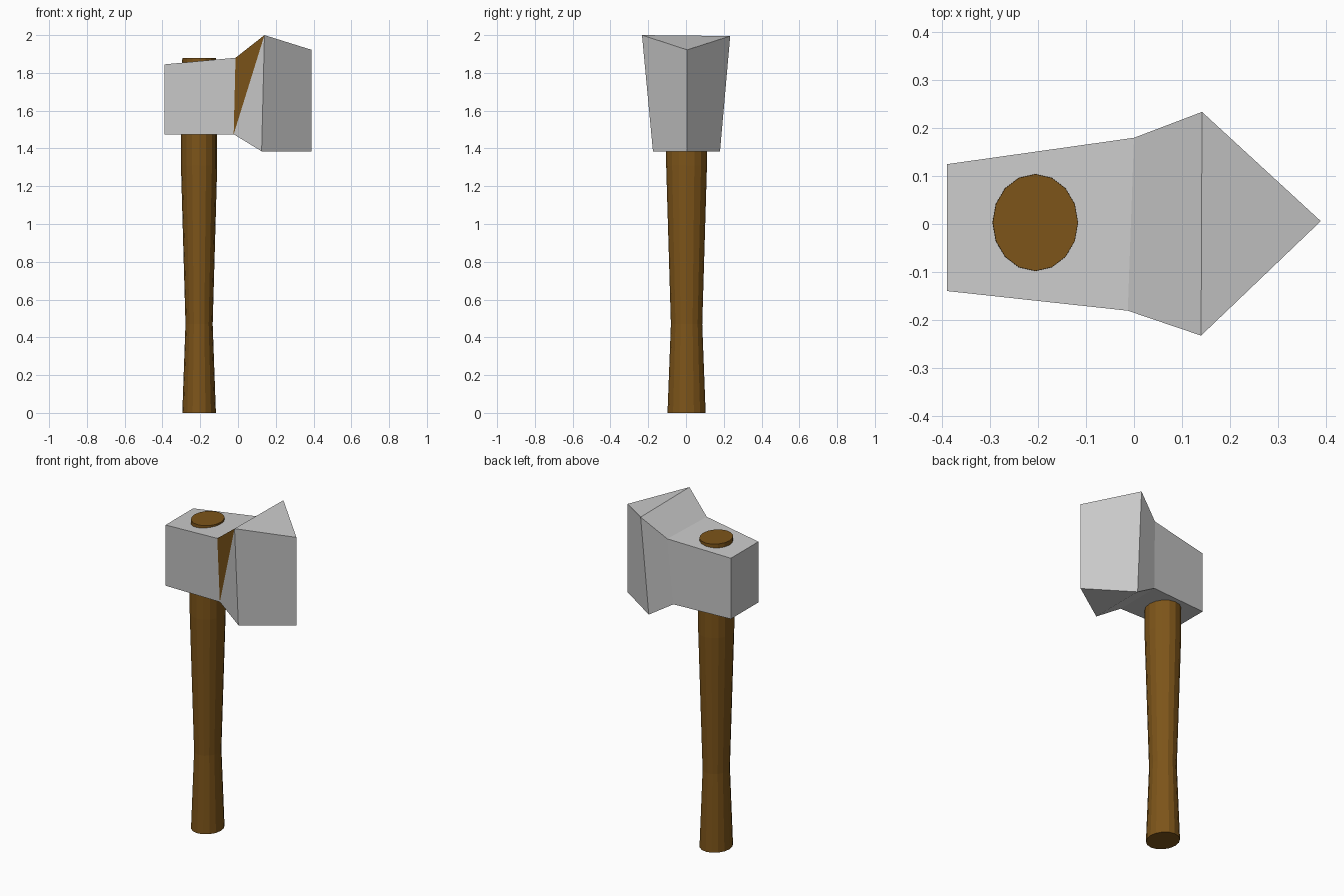
import bpy, bmesh
from math import cos, sin, tau

if "Cube" in bpy.data.objects:
    bpy.data.objects.remove(bpy.data.objects["Cube"])

wood = bpy.data.materials.new("wood")
wood.diffuse_color = (0.205, 0.09, 0.01, 1)
wood.use_nodes = True
wood.node_tree.nodes["Principled BSDF"].inputs["Base Color"].default_value = wood.diffuse_color
steel = bpy.data.materials.new("steel")
steel.diffuse_color = (0.51, 0.51, 0.51, 1)
steel.use_nodes = True
steel.node_tree.nodes["Principled BSDF"].inputs["Base Color"].default_value = steel.diffuse_color


def make_object(name, bm, materials):
    bmesh.ops.recalc_face_normals(bm, faces=bm.faces)
    mesh = bpy.data.meshes.new(name)
    bm.to_mesh(mesh)
    bm.free()
    for m in materials:
        mesh.materials.append(m)
    obj = bpy.data.objects.new(name, mesh)
    bpy.context.collection.objects.link(obj)
    return obj


def loft(bm, rings):
    """Skin a list of equal-length vertex loops and cap the first."""
    n = len(rings[0])
    for a, b in zip(rings, rings[1:]):
        for i in range(n):
            j = (i + 1) % n
            bm.faces.new((a[i], a[j], b[j], b[i]))
    bm.faces.new(rings[0])


# Handle: 16-sided oval shaft, waisted near the grip and swelling under the head
SIDES = 16
profile = [(0, 0.089, 0.101), (0.47, 0.072, 0.083), (1.31, 0.096, 0.108),
           (1.50, 0.096, 0.108), (1.88, 0.089, 0.101)]  # z, x radius, y radius
bm = bmesh.new()
rings = [[bm.verts.new((-0.206 + rx * cos(tau * i / SIDES),
                        0.003 + ry * sin(tau * i / SIDES), z))
          for i in range(SIDES)] for z, rx, ry in profile]
loft(bm, rings)
bm.faces.new(rings[-1])
make_object("handle", bm, [wood])

# Head: square poll, neck and flared shoulder, each a four-corner section
# corner order: front bottom, back bottom, back top, front top
sections = [
    [(-0.39, -0.14, 1.475), (-0.39, 0.125, 1.475), (-0.39, 0.125, 1.845), (-0.39, -0.14, 1.845)],
    [(-0.023, -0.142, 1.475), (-0.02, 0.15, 1.475), (0.0, 0.18, 1.88), (-0.013, -0.181, 1.88)],
    [(0.125, -0.175, 1.385), (0.125, 0.18, 1.385), (0.142, 0.234, 1.995), (0.14, -0.233, 2.0)],
]
bm = bmesh.new()
rings = [[bm.verts.new(p) for p in s] for s in sections]
loft(bm, rings)
neck, shoulder = rings[1], rings[2]

# Front cheek is two triangles, the upper one painted wood
quad = bm.faces.get((neck[3], neck[0], shoulder[0], shoulder[3]))
bm.faces.remove(quad)
bm.faces.new((neck[0], shoulder[0], shoulder[3]))
bm.faces.new((neck[3], neck[0], shoulder[3])).material_index = 1

# Cutting edge: wedge closing on one vertical line
low = bm.verts.new((0.39, 0.006, 1.385))
high = bm.verts.new((0.39, 0.006, 1.922))
fb, bb, bt, ft = shoulder
for face in ((fb, low, high, ft), (low, bb, bt, high), (fb, bb, low), (ft, high, bt)):
    bm.faces.new(face)
make_object("axe_head", bm, [steel, wood])
